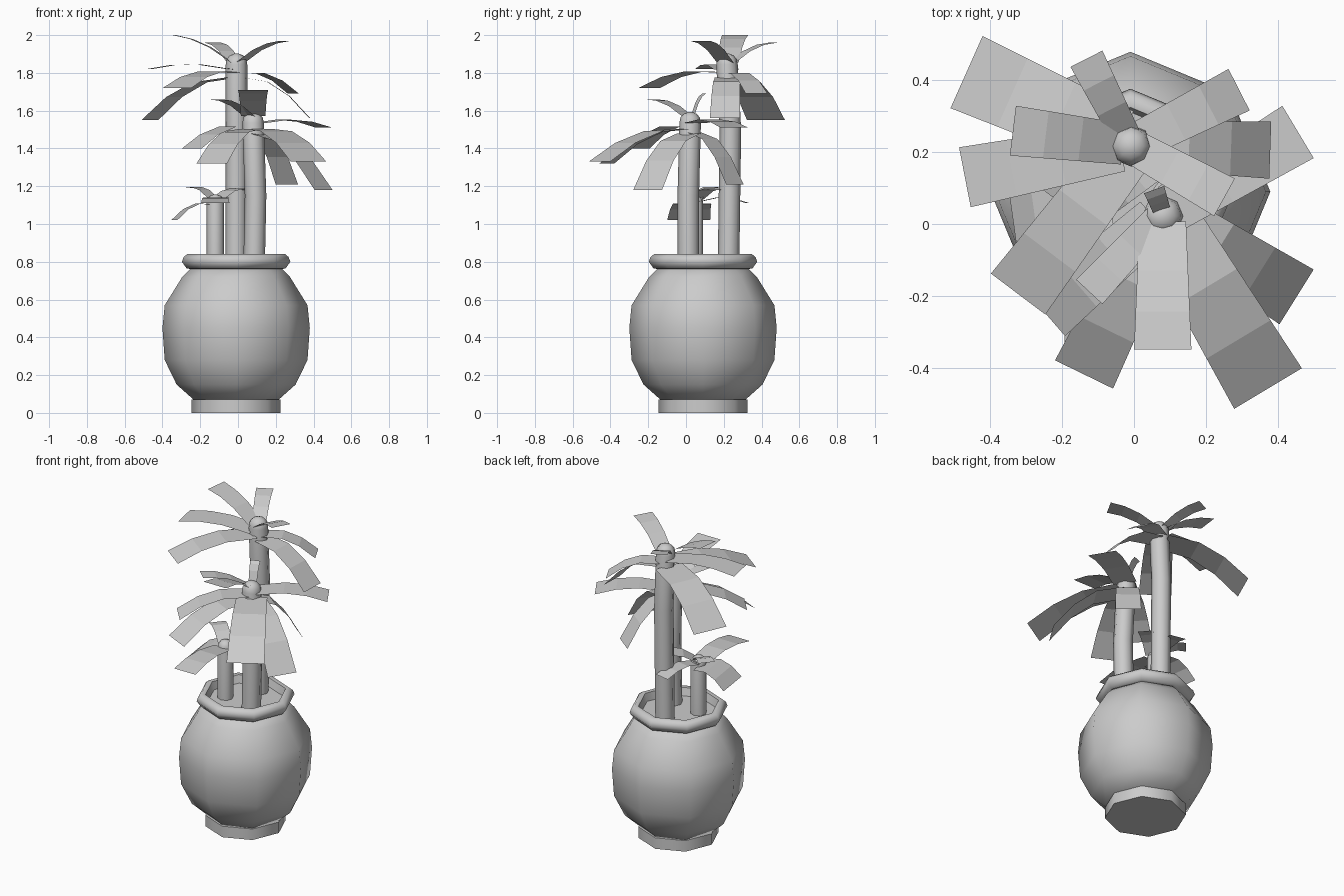
import bpy, math
from mathutils import Vector

if "Cube" in bpy.data.objects:
    bpy.data.objects.remove(bpy.data.objects["Cube"])

grey = bpy.data.materials.new("plain_grey")
grey.diffuse_color = (0.6, 0.6, 0.6, 1)
grey.use_nodes = True
grey.node_tree.nodes["Principled BSDF"].inputs["Base Color"].default_value = grey.diffuse_color


def add_object(name, verts, faces, smooth=None):
    mesh = bpy.data.meshes.new(name)
    mesh.from_pydata(verts, [], faces)
    mesh.materials.append(grey)
    obj = bpy.data.objects.new(name, mesh)
    bpy.context.collection.objects.link(obj)
    if smooth:
        bpy.ops.object.select_all(action='DESELECT')
        obj.select_set(True)
        bpy.context.view_layer.objects.active = obj
        bpy.ops.object.shade_smooth_by_angle(angle=math.radians(smooth))


def tube(name, rings, sides=8):
    """Stack of level rings (x, y, z, radius), closed at both ends."""
    verts, faces = [], []
    for x, y, z, r in rings:
        for i in range(sides):
            a = 2 * math.pi * i / sides
            verts.append((x + r * math.cos(a), y + r * math.sin(a), z))
    for a in range(0, (len(rings) - 1) * sides, sides):
        for i in range(sides):
            j = (i + 1) % sides
            faces.append((a + i, a + j, a + sides + j, a + sides + i))
    last = (len(rings) - 1) * sides
    faces.append(tuple(reversed(range(sides))))
    faces.append(tuple(range(last, last + sides)))
    add_object(name, verts, faces, smooth=55)


def leaf(name, centre, angle, length, width, end_z):
    """Strip of three panels, arching from the crown; low tips droop more."""
    x, y, crown_z = centre
    a = math.radians(angle)
    out = Vector((math.cos(a), math.sin(a), 0))
    side = Vector((-out.y, out.x, 0)) * width / 2
    base_z = crown_z + 0.15 * (end_z - crown_z)
    bulge = 0.03 + 0.2 * max(0, base_z - end_z)
    verts = []
    for t in (0.06, 0.42, 0.72, 1.0):
        z = base_z + (end_z - base_z) * t + 4 * bulge * t * (1 - t)
        mid = Vector((x, y, z)) + out * length * t
        w = side * (0.8 + 0.2 * t)
        verts += [mid - w, mid + w]
    add_object(name, verts, [(k, k + 2, k + 3, k + 1) for k in (0, 2, 4)])


def trunk(name, path, r):
    """Bent stem with a small domed top."""
    x, y, z = path[-1]
    dome = [(x, y, z + r * h, r * w) for h, w in ((0.5, 0.9), (0.85, 0.6), (1, 0.2))]
    tube(name, [(*p, r) for p in path] + dome)


# Pot: foot, belly, rolled rim with the soil inside
def pot_part(name, profile):
    tube(name, [(-0.01, 0.09, z, r) for z, r in profile])


pot_part("pot_foot", [(0, 0.235), (0.07, 0.235)])
pot_part("pot_belly", [(0.07, 0.225), (0.15, 0.315), (0.28, 0.378), (0.45, 0.39),
                       (0.57, 0.378), (0.72, 0.285), (0.77, 0.235)])
pot_part("pot_rim_and_soil", [(0.76, 0.23), (0.765, 0.262), (0.80, 0.287),
                              (0.825, 0.278), (0.84, 0.26), (0.838, 0.235),
                              (0.79, 0.222)])

# Trunks
trunk("tall_trunk", [(-0.01, 0.225, 0.77), (-0.008, 0.235, 1.5),
                     (-0.008, 0.217, 1.845)], 0.057)
trunk("middle_trunk", [(0.085, 0.013, 0.77), (0.093, 0.012, 1.15),
                       (0.08, 0.022, 1.535)], 0.057)
trunk("small_trunk", [(-0.12, 0.045, 0.77), (-0.12, 0.045, 1.11)], 0.046)


# Leaves: direction in degrees, length, width, tip height
def crown(name, centre, leaves):
    for n, values in enumerate(leaves, 1):
        leaf(f"{name}_leaf_{n}", centre, *values)


crown("tall", (-0.01, 0.22, 1.81), [
    (156, 0.50, 0.22, 1.55), (191, 0.47, 0.17, 1.82),
    (173, 0.33, 0.14, 2.00), (27, 0.34, 0.13, 1.69),
    (117, 0.27, 0.10, 1.96), (-29, 0.30, 0.12, 1.97),
    (-2, 0.39, 0.16, 1.56), (233, 0.52, 0.19, 1.72)])
crown("middle", (0.08, 0.03, 1.53), [
    (31, 0.44, 0.17, 1.51), (-32, 0.44, 0.18, 1.18),
    (-59, 0.57, 0.22, 1.33), (270, 0.38, 0.16, 1.71),
    (244, 0.50, 0.18, 1.32), (227, 0.30, 0.10, 1.66),
    (221, 0.43, 0.16, 1.40), (52, 0.29, 0.15, 1.21),
    (110, 0.07, 0.06, 1.69)])
crown("small", (-0.12, 0.045, 1.11), [
    (270, 0.41, 0.15, 1.11), (188, 0.22, 0.23, 1.02),
    (40, 0.21, 0.13, 1.18), (78, 0.29, 0.10, 1.11),
    (140, 0.18, 0.10, 1.19)])
